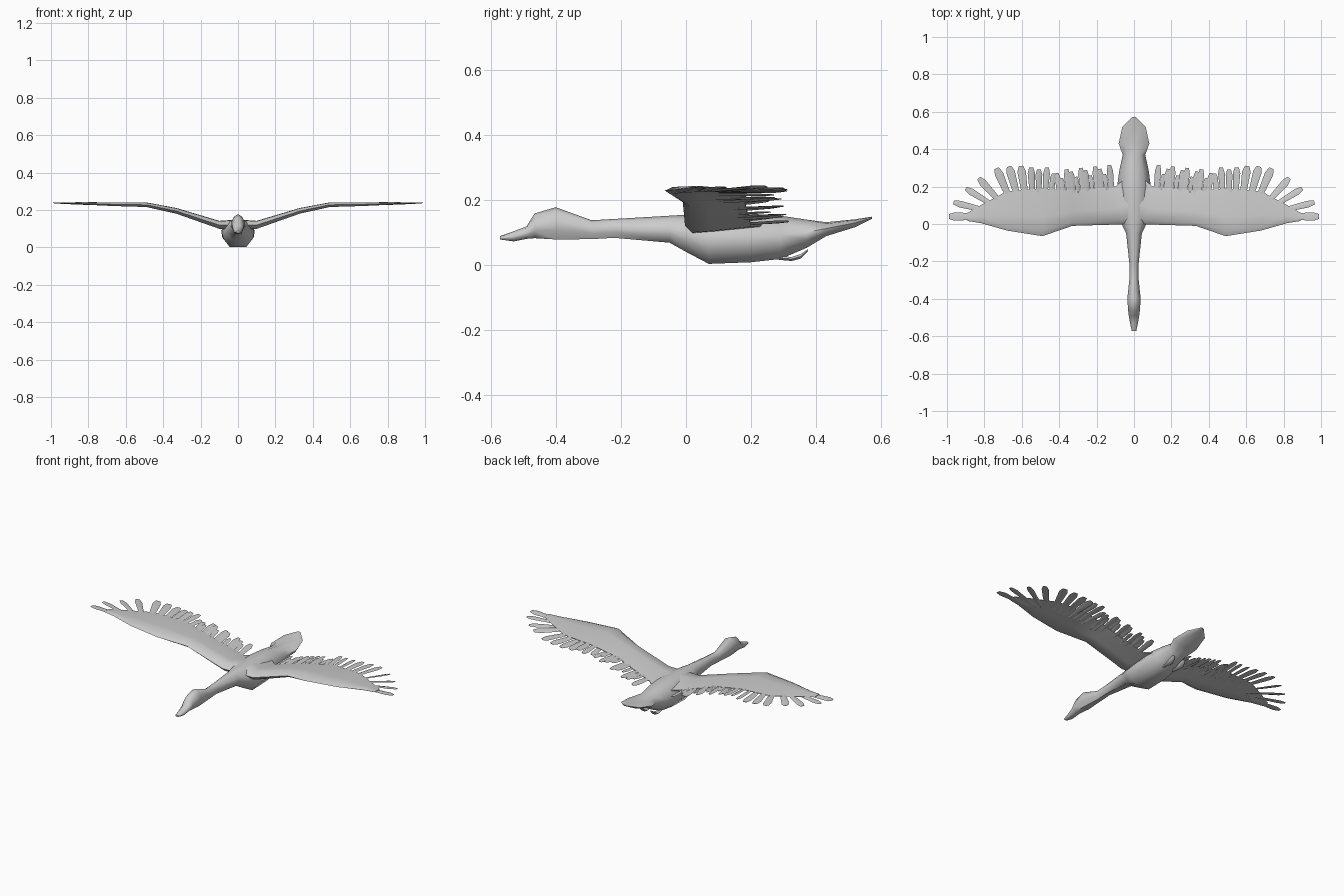
import bpy, bmesh, math, random
from mathutils import Vector

if "Cube" in bpy.data.objects:
    bpy.data.objects.remove(bpy.data.objects["Cube"])

random.seed(4)

grey = bpy.data.materials.new("plain grey")
grey.diffuse_color = (0.6, 0.6, 0.6, 1)
grey.use_nodes = True
grey.node_tree.nodes["Principled BSDF"].inputs["Base Color"].default_value = grey.diffuse_color


def finish(bm, name, mirror=False, angle=40):
    bmesh.ops.recalc_face_normals(bm, faces=bm.faces)
    me = bpy.data.meshes.new(name)
    bm.to_mesh(me)
    bm.free()
    me.materials.append(grey)
    ob = bpy.data.objects.new(name, me)
    bpy.context.collection.objects.link(ob)
    if mirror:
        m = ob.modifiers.new("mirror", 'MIRROR')
        m.use_axis[0] = True
    bpy.ops.object.select_all(action='DESELECT')
    ob.select_set(True)
    bpy.context.view_layer.objects.active = ob
    bpy.ops.object.shade_smooth_by_angle(angle=math.radians(angle))
    return ob


def loft(bm, rings):
    """Skin a list of closed rings and cap both ends."""
    vs = [[bm.verts.new(p) for p in r] for r in rings]
    n = len(vs[0])
    for a, b in zip(vs, vs[1:]):
        for i in range(n):
            j = (i + 1) % n
            bm.faces.new((a[i], a[j], b[j], b[i]))
    bm.faces.new(vs[0])
    bm.faces.new(vs[-1])


# Body, neck, head and tail: (y, top, bottom, half width)
body = [(-.572, .088, .078, .012), (-.53, .103, .072, .021), (-.49, .118, .08, .028),
        (-.465, .158, .082, .031), (-.40, .177, .078, .036), (-.29, .137, .079, .024),
        (-.22, .141, .083, .024), (-.05, .151, .068, .042), (0, .154, .04, .066),
        (.07, .157, .003, .086), (.2, .157, .008, .09), (.29, .151, .018, .078),
        (.37, .139, .052, .06), (.43, .131, .088, .082), (.52, .14, .116, .062),
        (.572, .148, .142, .01)]
half = [(0, 1), (.6, .78), (1, .1), (.93, -.4), (.52, -1)]
profile = half + [(-x, z) for x, z in reversed(half[1:])]
bm = bmesh.new()
loft(bm, [[(x * w, y, (t + b) / 2 + z * (t - b) / 2) for x, z in profile]
          for y, t, b, w in body])
finish(bm, "body", angle=55)

# Wing: (x, leading y, trailing y, z, thickness)
stations = [(.03, .0, .26, .12, .055), (.10, -.003, .20, .12, .045), (.33, -.01, .18, .195, .032),
            (.49, -.065, .19, .228, .026), (.68, -.035, .175, .231, .02),
            (.82, .005, .10, .236, .013), (.89, .016, .06, .238, .007)]
foil = [(0, 0), (.1, .45), (.4, .5), (1, .06), (1, -.06), (.4, -.35), (.1, -.45)]
bm = bmesh.new()
loft(bm, [[(x, a + u * (b - a), z + v * t) for u, v in foil] for x, a, b, z, t in stations])
finish(bm, "wing", mirror=True, angle=55)


def wing_z(x):
    for p, q in zip(stations, stations[1:]):
        if x <= q[0]:
            return p[3] + (q[3] - p[3]) * (x - p[0]) / (q[0] - p[0])
    return stations[-1][3] + .002


def feather(bm, base, tip, width):
    """Thin blade, widest near its slanted blunt tip."""
    b, t = Vector(base), Vector(tip)
    d = t - b
    s = Vector((d.y, -d.x, 0)).normalized()
    roll = Vector((0, 0, random.uniform(.05, .3)))
    rings = []
    for f, w, th in ((0, .45, .004), (.45, .8, .004), (.85, 1, .003), (1, .55, .0015)):
        c, e, up = b + d * f, (s + roll) * width * w / 2, Vector((0, 0, th))
        rings.append([c - e, c + up, c + e, c - up])
    loft(bm, rings)


# Flight feathers: (base x, base y, tip x, tip y, width)
primaries = [(.78, .04, .99, .04, .045), (.74, .06, .965, .115, .036), (.72, .08, .90, .19, .036),
             (.69, .09, .83, .245, .04), (.65, .10, .735, .298, .046), (.61, .10, .668, .308, .046),
             (.575, .10, .605, .31, .046), (.54, .10, .55, .302, .04), (.51, .10, .508, .292, .036),
             (.48, .10, .465, .302, .036), (.45, .10, .43, .27, .032)]
bm = bmesh.new()
for bx, by, tx, ty, w in primaries:
    feather(bm, (bx, by, wing_z(bx) - .004),
            (tx, ty, wing_z(tx) + random.uniform(-.004, .006)), w)
finish(bm, "primary_feathers", mirror=True, angle=30)

bm = bmesh.new()
count = 12
for i in range(count):
    x = .12 + .28 * i / (count - 1)
    tip_y = (.315, .27, .30)[i % 3] - .03 * (i / count)
    feather(bm, (x - .01, .09, wing_z(x) - .006),
            (x + .012, tip_y, wing_z(x) + random.uniform(-.006, .012)),
            (.034, .026, .03)[i % 3])
finish(bm, "secondary_feathers", mirror=True, angle=30)

# Feet tucked back under the tail: (y, z, half width, half height)
foot = [(.25, .03, .008, .008), (.29, .021, .011, .007), (.325, .018, .015, .007),
        (.352, .026, .02, .008), (.375, .045, .008, .004)]
bm = bmesh.new()
loft(bm, [[(.035 + w * math.cos(k * math.tau / 6), y, z + h * math.sin(k * math.tau / 6))
           for k in range(6)] for y, z, w, h in foot])
finish(bm, "foot", mirror=True, angle=55)
